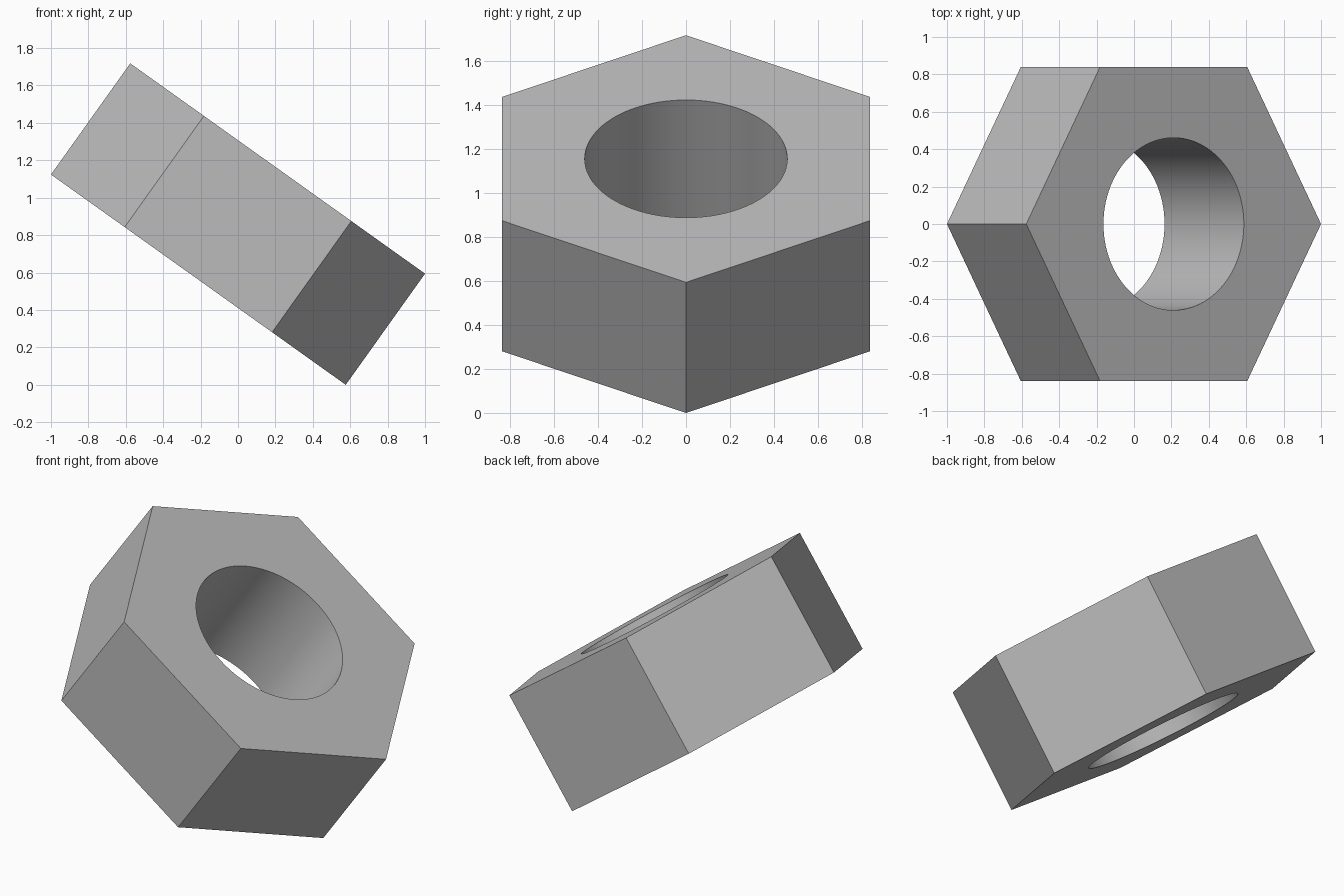
import bpy
import math

cube = bpy.data.objects.get("Cube")
if cube:
    bpy.data.objects.remove(cube, do_unlink=True)

RADIUS = 0.968      # centre to corner
THICKNESS = 0.73
HOLE = 0.461
TILT = math.radians(35.5)
CENTRE = (0, 0, 0.859)

# Plain grey metal
grey = bpy.data.materials.new("grey_metal")
grey.use_nodes = True
colour = (0.5, 0.5, 0.5, 1)
grey.diffuse_color = colour
grey.node_tree.nodes["Principled BSDF"].inputs["Base Color"].default_value = colour


def prism(name, sides, radius, depth, turn=0.0):
    """Prism standing on the tilted axis, optionally turned about it."""
    bpy.ops.mesh.primitive_cylinder_add(vertices=sides, radius=radius, depth=depth)
    obj = bpy.context.object
    obj.name = name
    obj.data.name = name
    obj.rotation_euler = (0, TILT, turn)
    obj.location = CENTRE
    # Turn about the prism's own axis first, then tilt
    obj.rotation_mode = 'ZYX'
    obj.data.materials.append(grey)
    return obj


# Hexagonal body with corners at the high and low ends
nut = prism("hex_nut", 6, RADIUS, THICKNESS, math.radians(30))

# Smooth round bore straight through the body
bore = prism("bore_cutter", 96, HOLE, THICKNESS * 2)
bore.hide_render = True
cut = nut.modifiers.new("bore", 'BOOLEAN')
cut.operation = 'DIFFERENCE'
cut.solver = 'EXACT'
cut.object = bore

bpy.ops.object.select_all(action='DESELECT')
nut.select_set(True)
bpy.context.view_layer.objects.active = nut
bpy.ops.object.modifier_apply(modifier=cut.name)
bpy.data.objects.remove(bore, do_unlink=True)
bpy.ops.object.shade_smooth_by_angle(angle=math.radians(30))
